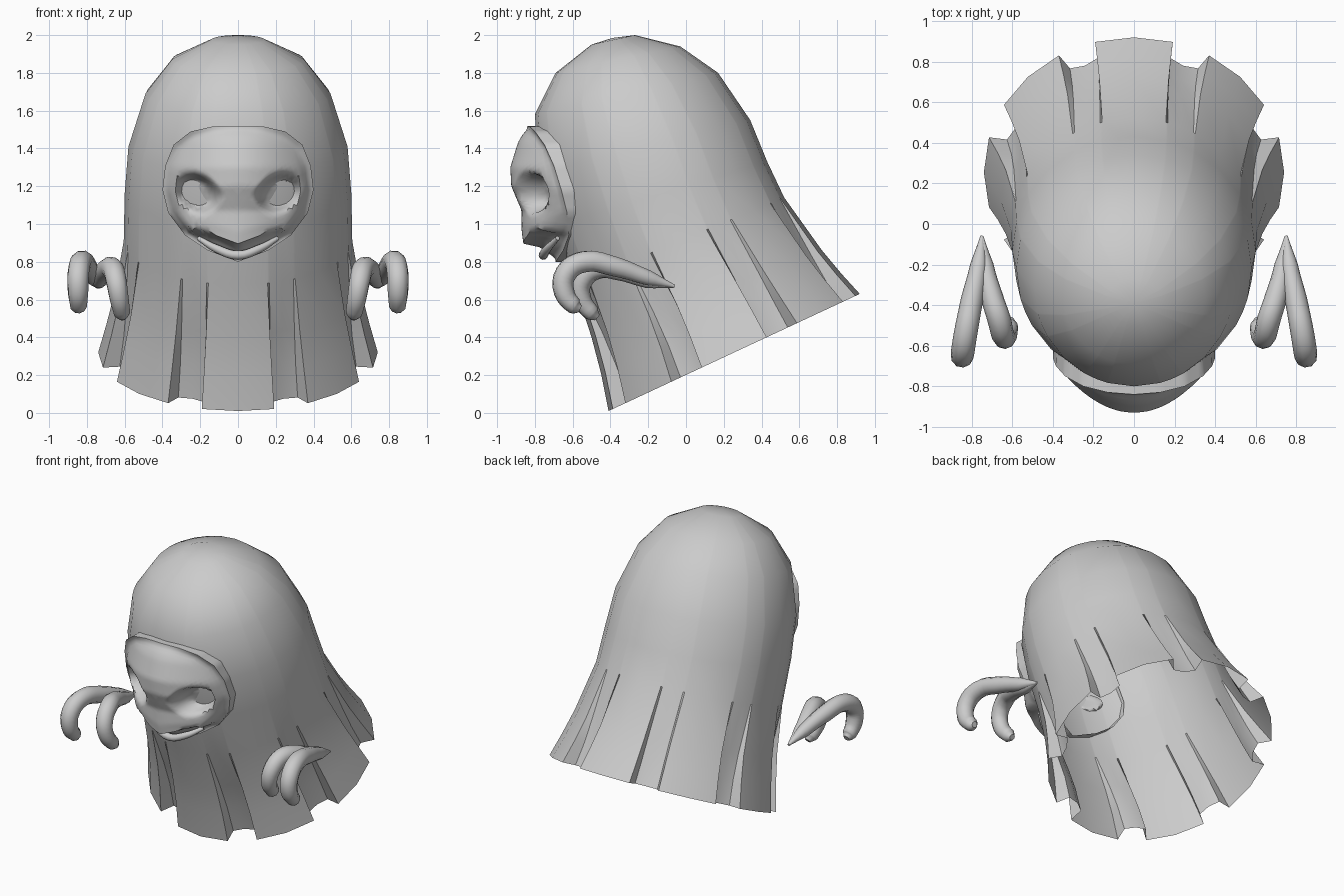
import bpy, bmesh, math
from mathutils import Vector

if "Cube" in bpy.data.objects:
    bpy.data.objects.remove(bpy.data.objects["Cube"])

grey = bpy.data.materials.new("plain_grey")
grey.diffuse_color = (0.6, 0.6, 0.6, 1)
grey.use_nodes = True
grey.node_tree.nodes["Principled BSDF"].inputs["Base Color"].default_value = grey.diffuse_color


def finish(ob, angle):
    ob.data.materials.clear()
    ob.data.materials.append(grey)
    bpy.ops.object.select_all(action='DESELECT')
    ob.select_set(True)
    bpy.context.view_layer.objects.active = ob
    bpy.ops.object.shade_smooth_by_angle(angle=math.radians(angle))


def loft(name, rings, tip, angle):
    """Skin closed rings of points and close the last one onto a tip."""
    bm = bmesh.new()
    rows = [[bm.verts.new(p) for p in r] for r in rings]
    n = len(rows[0])
    for a, b in zip(rows, rows[1:]):
        for i in range(n):
            j = (i + 1) % n
            bm.faces.new((a[i], a[j], b[j], b[i]))
    t = bm.verts.new(tip)
    for i in range(n):
        bm.faces.new((rows[-1][i], rows[-1][(i + 1) % n], t))
    bmesh.ops.recalc_face_normals(bm, faces=bm.faces)
    me = bpy.data.meshes.new(name)
    bm.to_mesh(me)
    bm.free()
    ob = bpy.data.objects.new(name, me)
    bpy.context.collection.objects.link(ob)
    finish(ob, angle)
    return ob


def lerp_table(table, v):
    for (a, fa), (b, fb) in zip(table, table[1:]):
        if v <= b:
            k = max(0, (v - a) / (b - a))
            return fa + (fb - fa) * k
    return table[-1][1]


# hooded cloak: front y, z, back y, z, half width, pleat strength
cloak = [
    (-0.41, 0.01, 0.92, 0.63, 0.74, 1.0),
    (-0.45, 0.21, 0.82, 0.74, 0.695, 0.8),
    (-0.50, 0.40, 0.72, 0.86, 0.655, 0.5),
    (-0.59, 0.68, 0.52, 1.14, 0.605, 0.0),
    (-0.70, 0.99, 0.43, 1.33, 0.60, 0),
    (-0.78, 1.27, 0.34, 1.55, 0.58, 0),
    (-0.80, 1.58, 0.17, 1.80, 0.49, 0),
    (-0.69, 1.80, -0.03, 1.94, 0.35, 0),
    (-0.50, 1.95, -0.27, 2.00, 0.14, 0),
]
# one pleat: angle offset and depth, repeated eight times
pleat = [(-15, 0), (0, 0), (15, 0), (16, 0.12), (22.5, 0.145), (29, 0.12)]
rings = []
for fy, fz, by, bz, w, amp in cloak:
    ring = []
    for k in range(8):
        for off, depth in pleat:
            t = math.radians(45 * k + off)
            f = 1 - depth * amp
            ring.append((w * f * math.sin(t),
                         (fy + by) / 2 + (by - fy) / 2 * f * math.cos(t),
                         (fz + bz) / 2 + (bz - fz) / 2 * f * math.cos(t)))
    rings.append(ring)
loft("hooded_cloak", rings, (0, -0.39, 1.985), 38)

# face mask: half outline x, y, z from brow to chin
half = [(0, -0.84, 1.52), (0.13, -0.83, 1.517), (0.25, -0.80, 1.49),
        (0.34, -0.75, 1.42), (0.385, -0.70, 1.31), (0.40, -0.66, 1.18),
        (0.37, -0.63, 1.06), (0.28, -0.62, 0.94), (0.16, -0.65, 0.86),
        (0, -0.69, 0.80)]
outline = half + [(-x, y, z) for x, y, z in half[-2:0:-1]]
edge = []
for i, p in enumerate(outline):
    a, b = Vector(p), Vector(outline[(i + 1) % len(outline)])
    edge += [a.lerp(b, k / 4) for k in range(4)]
profile = [(0.80, -0.69), (0.845, -0.73), (0.875, -0.76), (0.89, -0.86),
           (0.96, -0.87), (1.07, -0.87), (1.2, -0.925), (1.3, -0.93),
           (1.43, -0.89), (1.52, -0.84)]


def smooth(v):
    v = min(1, max(0, v))
    return v * v * (3 - 2 * v)


def mask_y(x, z):
    ax = abs(x)
    lift = 0.4 * min(ax, 0.2) * smooth((1.05 - z) / 0.1)
    y = lerp_table(profile, z - lift) + 1.6 * x * x
    # eye sockets
    d = math.hypot((ax - 0.215) / 0.115, (z - 1.165 - 0.2 * (ax - 0.215)) / 0.10)
    return y + 0.135 * smooth((1.12 - d) / 0.55)


centre = Vector((0, 0, 1.15))
mask = [[(p.x * 0.99, p.y + 0.09, p.z) for p in edge], [tuple(p) for p in edge]]
for s in [0.96, 0.92, 0.88] + [0.83 - 0.052 * i for i in range(15)]:
    ring = []
    for p in edge:
        x, z = p.x * s, centre.z + (p.z - centre.z) * s
        k = smooth((1 - s) / 0.14)
        ring.append((x, p.y + (mask_y(x, z) - p.y) * k, z))
    mask.append(ring)
loft("face_mask", mask, (0, mask_y(0, 1.15), 1.15), 50)


def tube(name, pts, depth):
    """Round tube along points x, y, z, radius."""
    cu = bpy.data.curves.new(name, 'CURVE')
    cu.dimensions = '3D'
    cu.bevel_depth = depth
    cu.bevel_resolution = 3
    cu.use_fill_caps = True
    cu.resolution_u = 4
    sp = cu.splines.new('BEZIER')
    sp.bezier_points.add(len(pts) - 1)
    for bp, (x, y, z, r) in zip(sp.bezier_points, pts):
        bp.co = (x, y, z)
        bp.radius = r / depth
        bp.handle_left_type = bp.handle_right_type = 'AUTO'
    ob = bpy.data.objects.new(name, cu)
    bpy.context.collection.objects.link(ob)
    bpy.ops.object.select_all(action='DESELECT')
    ob.select_set(True)
    bpy.context.view_layer.objects.active = ob
    bpy.ops.object.convert(target='MESH')
    finish(bpy.context.view_layer.objects.active, 50)


# lower lip
tube("lower_lip", [(-0.21, -0.68, 0.925, 0.012), (-0.11, -0.735, 0.868, 0.022),
                   (0, -0.755, 0.835, 0.025), (0.11, -0.735, 0.868, 0.022),
                   (0.21, -0.68, 0.925, 0.012)], 0.025)

# forked hands: two curled claws sharing a pointed heel
outer = [(0.75, -0.06, 0.67, 0.008), (0.765, -0.2, 0.715, 0.042),
         (0.80, -0.38, 0.775, 0.055), (0.83, -0.54, 0.80, 0.058),
         (0.845, -0.635, 0.74, 0.058), (0.847, -0.645, 0.64, 0.055),
         (0.845, -0.59, 0.565, 0.045), (0.845, -0.56, 0.55, 0.02)]
inner = [(0.75, -0.06, 0.67, 0.008), (0.735, -0.2, 0.70, 0.042),
         (0.70, -0.36, 0.755, 0.055), (0.665, -0.47, 0.765, 0.058),
         (0.645, -0.55, 0.70, 0.056), (0.63, -0.555, 0.61, 0.052),
         (0.615, -0.50, 0.53, 0.045), (0.61, -0.47, 0.505, 0.02)]
for side, s in (("right", 1), ("left", -1)):
    for kind, pts in (("outer", outer), ("inner", inner)):
        tube(f"{side}_{kind}_claw", [(s * x, y, z, r) for x, y, z, r in pts], 0.058)
